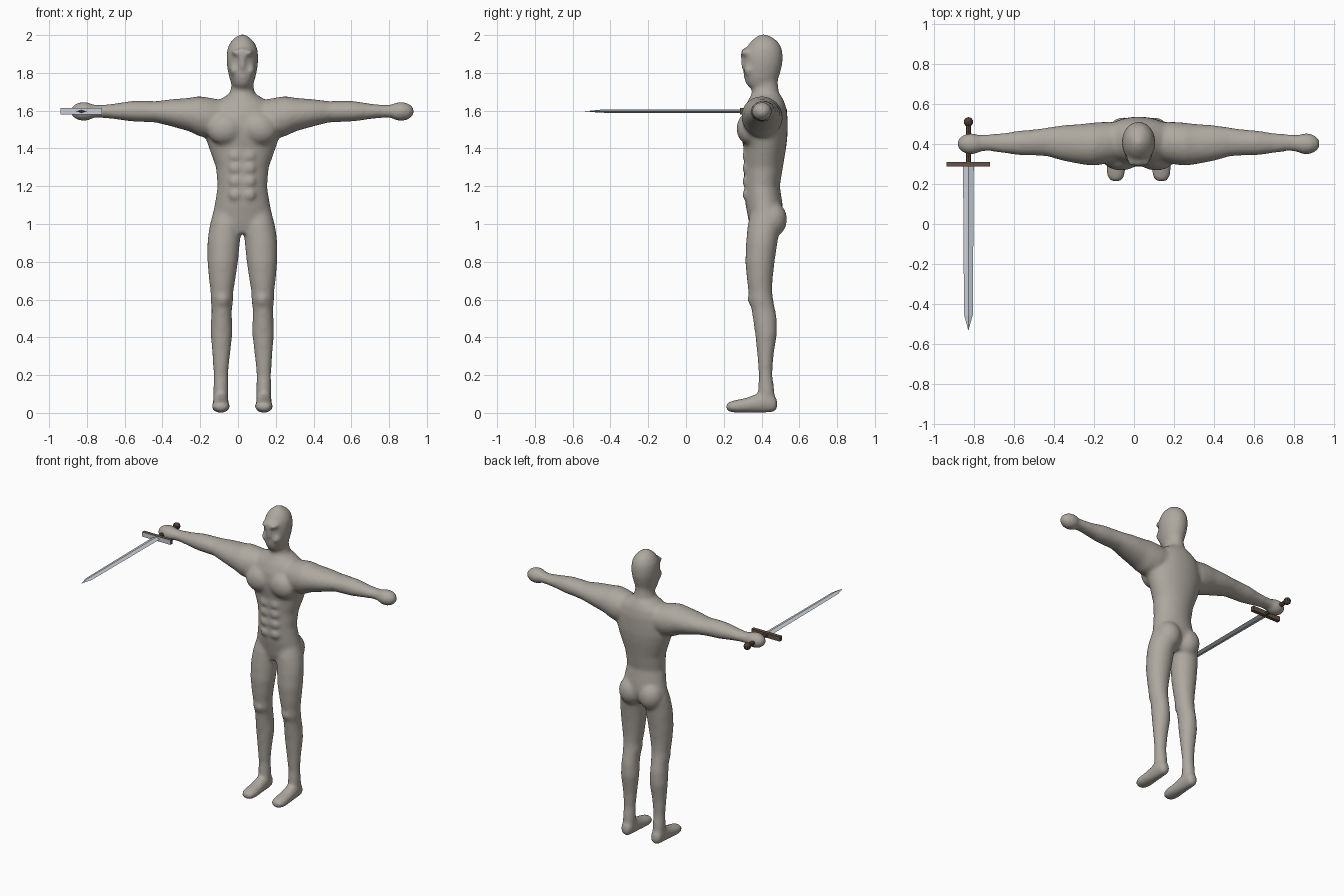
import bpy, bmesh, math
from mathutils import Matrix, Vector


def material(name, rgb):
    m = bpy.data.materials.new(name)
    m.diffuse_color = (*rgb, 1)
    return m


SKIN = material("warm grey skin", (0.42, 0.39, 0.345))
STEEL = material("pale steel", (0.58, 0.62, 0.67))
BROWN = material("brown guard", (0.13, 0.085, 0.06))
DARK = material("dark grip", (0.075, 0.05, 0.04))


def finish(bm, name, mats, loc=(0, 0, 0)):
    bmesh.ops.recalc_face_normals(bm, faces=bm.faces[:])
    me = bpy.data.meshes.new(name)
    bm.to_mesh(me)
    bm.free()
    for m in mats:
        me.materials.append(m)
    ob = bpy.data.objects.new(name, me)
    ob.location = loc
    bpy.context.collection.objects.link(ob)
    return ob


def loft(bm, rings, axis, n=28):
    """Closed tube through rings (centre, radius a, radius b) across an axis."""
    u, v = {"x": ((0, 1, 0), (0, 0, 1)), "y": ((1, 0, 0), (0, 0, 1)),
            "z": ((1, 0, 0), (0, 1, 0))}[axis]
    u, v = Vector(u), Vector(v)
    loops = []
    for c, a, b in rings:
        loops.append([bm.verts.new(Vector(c) + u * a * math.cos(t) + v * b * math.sin(t))
                      for t in (2 * math.pi * i / n for i in range(n))])
    for p, q in zip(loops, loops[1:]):
        for i in range(n):
            j = (i + 1) % n
            bm.faces.new((p[i], p[j], q[j], q[i]))
    bm.faces.new(loops[0])
    bm.faces.new(loops[-1])


def blob(bm, c, r, tilt=0):
    m = Matrix.Translation(c) @ Matrix.Rotation(tilt, 4, "Y") @ Matrix.Diagonal((*r, 1))
    bmesh.ops.create_uvsphere(bm, u_segments=24, v_segments=16, radius=1, matrix=m)


body = bmesh.new()

# torso and neck: z, half width, front y, back y
torso = [(.95, .09, .35, .47), (1.0, .15, .335, .50), (1.05, .158, .325, .515),
         (1.1, .147, .315, .512), (1.2, .131, .308, .497), (1.3, .140, .308, .513),
         (1.4, .176, .305, .53), (1.46, .196, .293, .537), (1.52, .203, .288, .538),
         (1.58, .195, .295, .537), (1.63, .165, .315, .527), (1.665, .11, .335, .512),
         (1.69, .068, .348, .495), (1.73, .058, .352, .487), (1.8, .058, .35, .485)]
loft(body, [((0, (f + b) / 2, z), w, (b - f) / 2) for z, w, f, b in torso], "z")

# head
head = [(1.715, .03, .345, .40), (1.735, .055, .322, .47), (1.77, .068, .307, .489),
        (1.81, .077, .305, .502), (1.85, .083, .305, .511), (1.89, .084, .306, .513),
        (1.93, .079, .318, .507), (1.965, .062, .342, .488), (1.99, .036, .37, .455),
        (2.003, .012, .395, .425)]
loft(body, [((0, (f + b) / 2, z), w, (b - f) / 2) for z, w, f, b in head], "z")
loft(body, [((0, .32, 1.80), .014, .014), ((0, .312, 1.83), .017, .02),
            ((0, .308, 1.88), .016, .022), ((0, .315, 1.93), .02, .02)], "z", 16)

# leg: z, centre x, half width, front y, back y
leg = [(1.08, .08, .07, .35, .49), (1.0, .088, .083, .327, .505), (.95, .094, .086, .322, .492),
       (.9, .099, .086, .318, .484), (.8, .104, .081, .314, .469), (.7, .107, .069, .323, .458),
       (.64, .108, .06, .331, .457), (.6, .108, .06, .332, .461), (.55, .109, .054, .347, .471),
       (.5, .11, .055, .354, .481), (.42, .110, .058, .366, .482), (.3, .112, .046, .378, .463),
       (.2, .114, .038, .386, .457), (.12, .114, .040, .382, .468), (.04, .114, .038, .38, .47)]

# foot: y, half width, bottom z, top z
foot = [(.483, .02, .02, .07), (.465, .037, .004, .10), (.42, .041, 0, .12),
        (.37, .042, 0, .10), (.32, .046, 0, .08), (.27, .049, 0, .07),
        (.235, .043, .004, .062), (.213, .024, .014, .05)]

# arm and fist: x, bottom z, top z, front y, back y
arm = [(.10, 1.48, 1.655, .32, .51), (.18, 1.455, 1.67, .298, .512), (.23, 1.465, 1.677, .293, .508),
       (.28, 1.49, 1.668, .298, .502), (.38, 1.518, 1.66, .317, .495), (.46, 1.538, 1.65, .34, .483),
       (.52, 1.54, 1.652, .343, .474), (.59, 1.543, 1.651, .344, .469), (.68, 1.556, 1.637, .356, .455),
       (.75, 1.563, 1.63, .366, .45), (.79, 1.562, 1.632, .362, .448)]

for s in (-1, 1):
    loft(body, [((s * x, (f + b) / 2, z), w, (b - f) / 2) for z, x, w, f, b in leg], "z")
    loft(body, [((s * .114, y, (l + t) / 2), w, (t - l) / 2) for y, w, l, t in foot], "y")
    loft(body, [((s * x, (f + b) / 2, (l + t) / 2), (b - f) / 2, (t - l) / 2)
                for x, l, t, f, b in arm], "x")
    blob(body, (s * .84, .402, 1.596), (.07, .053, .05))
    # chest, buttock, knee, brow and cheek
    blob(body, (s * .088, .335, 1.505), (.098, .067, .085), s * .25)
    blob(body, (s * .075, .455, 1.025), (.082, .08, .095))
    blob(body, (s * .106, .36, .605), (.04, .034, .045))
    blob(body, (s * .026, .322, 1.905), (.034, .034, .017), s * -.2)
    blob(body, (s * .045, .335, 1.815), (.022, .03, .03))
    # stomach muscles
    for z in (1.155, 1.225, 1.295, 1.36):
        blob(body, (s * .036, .322, z), (.036, .025, .031))

figure = finish(body, "body", [SKIN], (.023, 0, 0))
rm = figure.modifiers.new("fuse", "REMESH")
rm.mode = "VOXEL"
rm.voxel_size = .011
rm.use_smooth_shade = True
sm = figure.modifiers.new("soften", "SMOOTH")
sm.factor = .5
sm.iterations = 8

# sword, pointing forward from the fist
SX, SZ = -.83, 1.597

blade = bmesh.new()
rows = [[blade.verts.new(p) for p in ((-w, y, 0), (0, y, t), (w, y, 0), (0, y, -t))]
        for y, w, t in ((.30, .027, .009), (-.455, .022, .008))]
tip = blade.verts.new((0, -.535, 0))
for i in range(4):
    j = (i + 1) % 4
    blade.faces.new((rows[0][i], rows[0][j], rows[1][j], rows[1][i]))
    blade.faces.new((rows[1][i], rows[1][j], tip))
blade.faces.new(rows[0])
finish(blade, "sword_blade", [STEEL], (SX, 0, SZ))

guard = bmesh.new()
bmesh.ops.create_cube(guard, size=1, matrix=Matrix.Diagonal((.218, .024, .032, 1)))
guard.normal_update()
for f in guard.faces:
    f.material_index = 1 if f.normal.y < -.5 else 0  # steel front plate
finish(guard, "sword_guard", [BROWN, STEEL], (SX, .299, SZ))

grip = bmesh.new()
bmesh.ops.create_cone(grip, cap_ends=True, segments=10, radius1=.014, radius2=.014, depth=.21,
                      matrix=Matrix.Rotation(math.pi / 2, 4, "X"))
finish(grip, "sword_grip", [BROWN], (SX, .405, SZ))

pommel = bmesh.new()
bmesh.ops.create_uvsphere(pommel, u_segments=10, v_segments=8, radius=.024)
finish(pommel, "sword_pommel", [DARK], (SX, .512, SZ))
